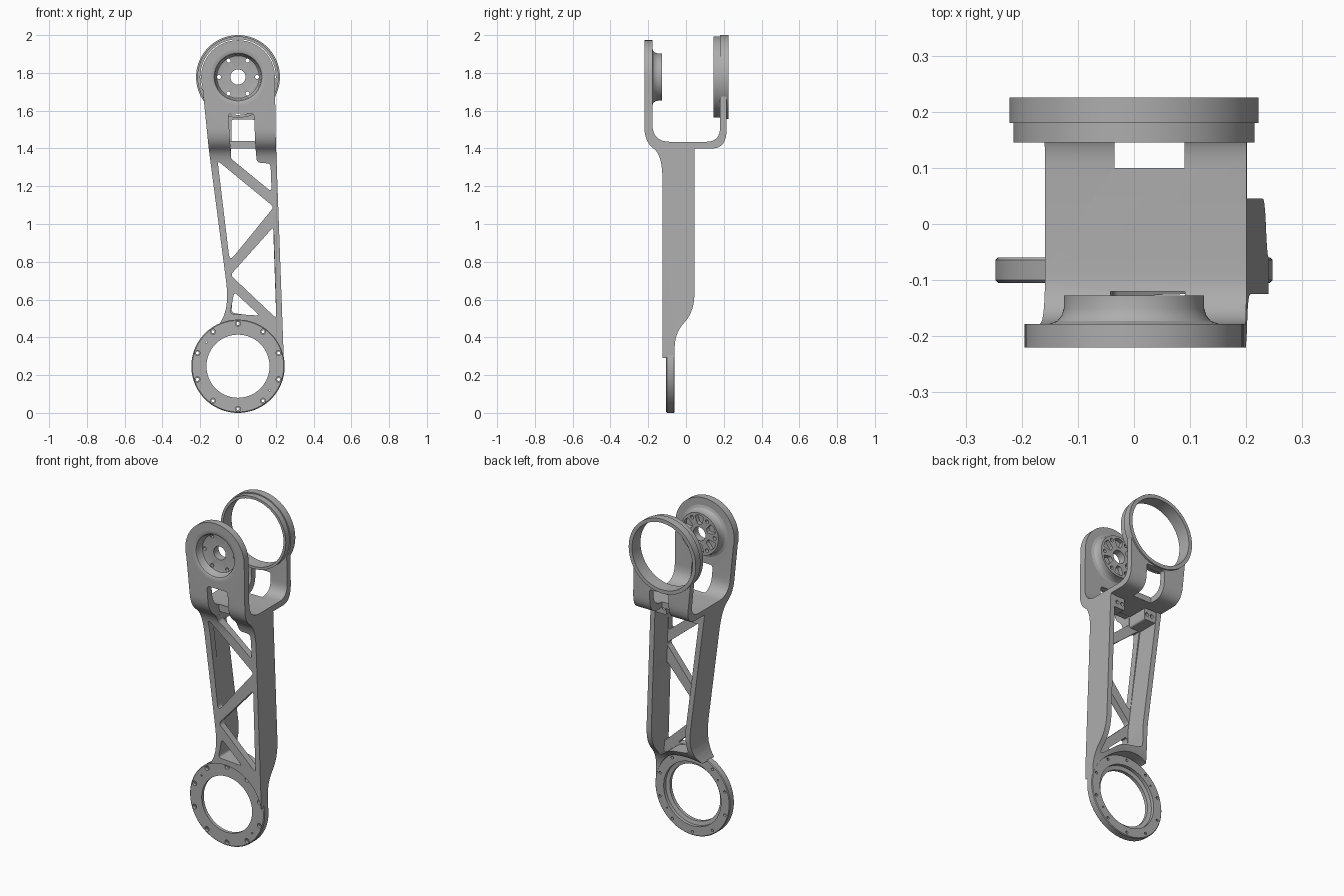
import bpy, bmesh
from math import sin, cos, pi, radians
from mathutils import Vector

if "Cube" in bpy.data.objects:
    bpy.data.objects.remove(bpy.data.objects["Cube"])

metal = bpy.data.materials.new("grey metal")
metal.use_nodes = True
metal.diffuse_color = (0.42, 0.42, 0.42, 1)
metal.node_tree.nodes["Principled BSDF"].inputs["Base Color"].default_value = (0.42, 0.42, 0.42, 1)

LOW, HIGH = 0.247, 1.778      # heights of the two joint axes


def finish(name, bm):
    bmesh.ops.recalc_face_normals(bm, faces=bm.faces)
    mesh = bpy.data.meshes.new(name)
    bm.to_mesh(mesh)
    bm.free()
    mesh.materials.append(metal)
    ob = bpy.data.objects.new(name, mesh)
    bpy.context.collection.objects.link(ob)
    return ob


def prism(name, pts, a, b, axis="y"):
    """Extrude a 2D outline from a to b along an axis."""
    bm = bmesh.new()
    place = (lambda p, t: (p[0], t, p[1])) if axis == "y" else (lambda p, t: (t, p[0], p[1]))
    face = bm.faces.new([bm.verts.new(place(p, a)) for p in pts])
    out = bmesh.ops.extrude_face_region(bm, geom=[face])
    move = Vector(place((0, 0), b - a))
    bmesh.ops.translate(bm, vec=move, verts=[v for v in out["geom"] if isinstance(v, bmesh.types.BMVert)])
    return finish(name, bm)


def lathe(name, profile, z, n=96):
    """Turn a closed (radius, y) section around the y axis at height z."""
    bm = bmesh.new()
    rings = [[bm.verts.new((r * cos(2 * pi * i / n), y, z + r * sin(2 * pi * i / n)))
              for r, y in profile] for i in range(n)]
    m = len(profile)
    for i in range(n):
        p, q = rings[i], rings[(i + 1) % n]
        for j in range(m):
            k = (j + 1) % m
            bm.faces.new((p[j], p[k], q[k], q[j]))
    return finish(name, bm)


def circle(x, z, r, n=24):
    return [(x + r * cos(2 * pi * i / n), z + r * sin(2 * pi * i / n)) for i in range(n)]


def rounded(pts, r, steps=5):
    """Round every corner of an outline; r is one radius or one per point."""
    out = []
    for i, p in enumerate(pts):
        rad = r[i] if isinstance(r, list) else r
        p, before, after = Vector(p), Vector(pts[i - 1]), Vector(pts[(i + 1) % len(pts)])
        if rad == 0:
            out.append(tuple(p))
            continue
        s = p + (before - p).normalized() * min(rad, (before - p).length * 0.45)
        e = p + (after - p).normalized() * min(rad, (after - p).length * 0.45)
        for k in range(steps + 1):
            t = k / steps
            out.append(tuple(s * (1 - t) ** 2 + p * 2 * t * (1 - t) + e * t * t))
    return out


def boolean(ob, cutter, op="DIFFERENCE"):
    mod = ob.modifiers.new("cut", "BOOLEAN")
    mod.operation, mod.object, mod.solver = op, cutter, "EXACT"
    bpy.context.view_layer.update()
    mesh = bpy.data.meshes.new_from_object(ob.evaluated_get(bpy.context.evaluated_depsgraph_get()))
    ob.modifiers.clear()
    ob.data = mesh
    bpy.data.objects.remove(cutter)


def cut(ob, pts, a, b):
    boolean(ob, prism("cutter", pts, a, b))


def box(x0, x1, z0, z1, r=0.012):
    return rounded([(x0, z0), (x1, z0), (x1, z1), (x0, z1)], r)


# Arm and fork: side profile crossed with the front outline
side = rounded(
    [(-0.22, 2.1), (-0.22, 1.44), (-0.125, 1.36), (-0.125, 0.25), (-0.06, 0.25), (-0.06, 0.42),
     (0.045, 0.54), (0.045, 1.4), (0.215, 1.4), (0.215, 2.1), (0.18, 2.1), (0.18, 1.435),
     (-0.178, 1.435), (-0.178, 2.1)],
    [0, 0.07, 0.12, 0, 0, 0.08, 0.1, 0, 0.1, 0, 0, 0.075, 0.095, 0], 8)
arm = prism("arm_and_fork", side, -0.4, 0.4, "x")

cap = [(0.195 * cos(radians(a)), HIGH + 0.195 * sin(radians(a))) for a in range(0, 196, 5)]
front = cap + rounded([(-0.155, 1.4), (-0.045, 0.56), (-0.14, 0.4), (0.0, 0.25),
                       (0.24, 0.25), (0.24, 0.35), (0.2, 1.45)],
                      [0, 0.13, 0, 0, 0, 0, 0])
boolean(arm, prism("outline", front, -0.5, 0.5), "INTERSECT")

# Hollow back of the arm
cut(arm, rounded([(-0.124, 1.4), (-0.025, 0.65), (-0.035, 0.53), (0.1, 0.51),
                  (0.205, 0.43), (0.172, 1.4)], [0, 0.04, 0.02, 0.03, 0.02, 0]), -0.085, 0.3)
# Seats for the joint parts
cut(arm, circle(0, LOW, 0.244, 96), -0.4, 0.4)
cut(arm, circle(0, HIGH, 0.15, 96), -0.4, -0.1)
cut(arm, circle(0, HIGH, 0.21, 96), 0.1, 0.4)

# Truss openings
openings = [
    [(-0.108, 1.335), (0.19, 1.09), (-0.03, 0.82), (-0.046, 0.82)],
    [(0.188, 0.985), (-0.04, 0.73), (0.203, 0.5)],
    [(-0.02, 0.64), (-0.042, 0.525), (0.115, 0.515)],
]
for pts in openings:
    cut(arm, rounded(pts, 0.02), -0.4, 0.0)
cut(arm, rounded([(-0.038, 1.399), (-0.036, 1.345), (0.178, 1.17), (0.172, 1.32), (0.1, 1.325),
                  (0.093, 1.399)], [0, 0.01, 0.025, 0.02, 0.02, 0]), -0.4, 0.0)
# Fork windows
cut(arm, rounded([(-0.038, 1.38), (0.093, 1.38), (0.085, 1.585), (-0.052, 1.585)],
                 [0, 0, 0.02, 0.02]), -0.4, -0.12)
cut(arm, box(-0.035, 0.09, 1.3, 1.552), 0.1, 0.4)

# Lugs under the fork with screw holes
for name, x0, x1 in (("right_lug", -0.135, -0.04), ("left_lug", 0.1, 0.185)):
    lug = prism(name, box(x0, x1, 1.33, 1.402), -0.1, 0.04)
    for t in (0.45, 0.8) if x0 < 0 else (0.2, 0.6):
        cut(lug, circle(x0 + t * (x1 - x0), 1.365, 0.011, 16), 0.0, 0.1)

# Lower joint ring with ten countersunk holes
ring = lathe("lower_ring", [(0.167, -0.105), (0.242, -0.105), (0.247, -0.1), (0.247, -0.064),
                            (0.243, -0.06), (0.19, -0.06), (0.19, -0.08), (0.167, -0.085)], LOW)
for i in range(10):
    a = radians(90 + 36 * i)
    x, z = 0.226 * cos(a), LOW + 0.226 * sin(a)
    cut(ring, circle(x, z, 0.014, 16), -0.2, -0.088)
    cut(ring, circle(x, z, 0.008, 12), -0.2, 0.0)
for s in (1, -1):
    cut(ring, circle(0.168 * s, LOW - 0.128 * s, 0.005, 10), -0.2, 0.0)

# Dished hub in the front fork plate
hub = lathe("front_hub", [(0.151, -0.22), (0.133, -0.22), (0.126, -0.216), (0.121, -0.205),
                          (0.118, -0.185), (0.112, -0.176), (0.1, -0.173), (0.04, -0.173),
                          (0.04, -0.127), (0.125, -0.127), (0.125, -0.15), (0.129, -0.163),
                          (0.137, -0.173), (0.151, -0.178)], HIGH)
for i in range(6):
    a = radians(60 * i)
    cut(hub, circle(0.1 * cos(a), HIGH + 0.1 * sin(a), 0.011, 12), -0.3, 0.0)
    wedge = [(r * cos(a + d), HIGH + r * sin(a + d))
             for r, d in ((0.06, 0.3), (0.11, 0.25), (0.114, 0.52), (0.11, 0.8), (0.06, 0.75))]
    cut(hub, rounded(wedge, 0.008, 3), -0.152, 0.0)

# Stepped rear ring
lathe("rear_ring", [(0.2, 0.145), (0.215, 0.145), (0.215, 0.18), (0.222, 0.18),
                    (0.222, 0.225), (0.2, 0.225)], HIGH)

# Smooth the curved faces, keep edges crisp
bpy.ops.object.select_all(action="DESELECT")
for ob in bpy.context.scene.objects:
    if ob.type == "MESH":
        ob.select_set(True)
        bpy.context.view_layer.objects.active = ob
bpy.ops.object.shade_smooth_by_angle(angle=radians(30))
